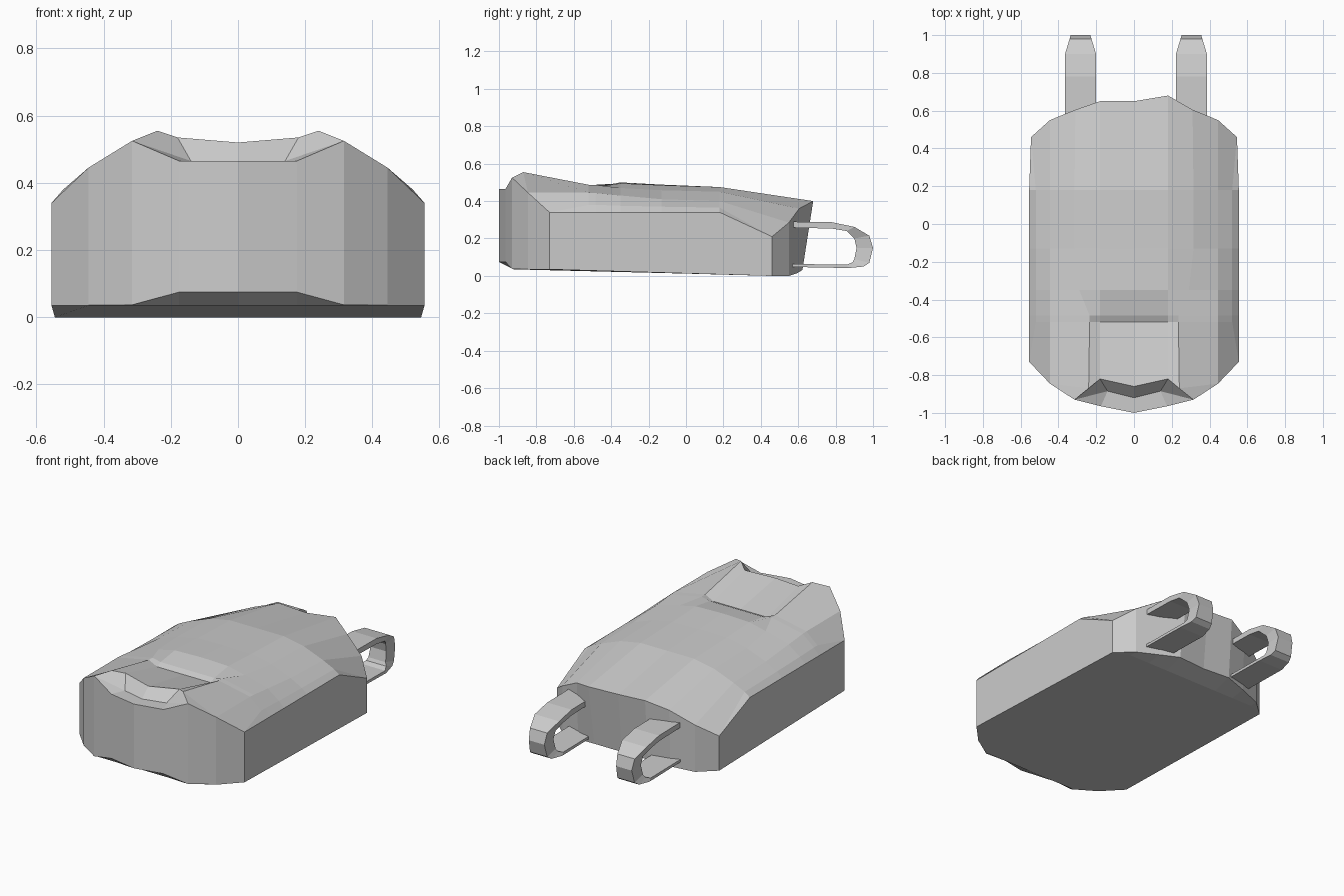
import bpy, bmesh

if "Cube" in bpy.data.objects:
    bpy.data.objects.remove(bpy.data.objects["Cube"])


def make_object(name, bm):
    bmesh.ops.remove_doubles(bm, verts=bm.verts, dist=0.0005)
    bmesh.ops.recalc_face_normals(bm, faces=bm.faces)
    mesh = bpy.data.meshes.new(name)
    bm.to_mesh(mesh)
    bm.free()
    obj = bpy.data.objects.new(name, mesh)
    bpy.context.collection.objects.link(obj)
    return obj


# Front lip, notch floor and notch rear: half rows from centre to side
corner = [(0.445, -0.845, 0.445), (0.555, -0.73, 0.34), (0.555, -0.73, 0.34)]
front = [(0, -1, 0.465), (0.175, -0.965, 0.465), (0.315, -0.93, 0.525)] + corner
notch = [(0, -0.92, 0.465), (0.14, -0.885, 0.465), (0.315, -0.93, 0.525)] + corner
rear = [(0, -0.86, 0.52), (0.18, -0.82, 0.535), (0.24, -0.87, 0.555)] + corner

# Upper shell: y of each cross-section, x of its shoulder, heights from centre to side
sections = [
    (-0.52, 0.235, (0.46, 0.46, 0.487, 0.445, 0.38, 0.34)),
    (-0.485, 0.235, (0.475, 0.475, 0.487, 0.443, 0.38, 0.34)),
    (-0.35, 0.29, (0.50, 0.495, 0.47, 0.43, 0.375, 0.34)),
    (-0.13, 0.315, (0.488, 0.485, 0.458, 0.41, 0.37, 0.34)),
    (0.18, 0.315, (0.475, 0.475, 0.45, 0.40, 0.365, 0.34)),
]
middle = [[(x, y, z) for x, z in zip((0, 0.18, shoulder, 0.445, 0.52, 0.555), zs)]
          for y, shoulder, zs in sections]

# Back rim, then the underside from back to front
back = [(0, 0.65, 0.39), (0.18, 0.665, 0.40), (0.31, 0.605, 0.36),
        (0.445, 0.55, 0.285), (0.545, 0.46, 0.21), (0.545, 0.46, 0.21)]
back_low = [(x, min(y, 0.58 + 0.5 * (y - 0.58)), max(0, (y - 0.56) * 0.3)) for x, y, z in back]
under_back = [(x, min(y, 0.5), 0) for x, y, z in back]
under_front = [(x, max(y, -0.92), 0.035) for x, y, z in front]
front_low = [(x, y, 0.075 if x < 0.2 else 0.037) for x, y, z in front]
rows = [front, notch, rear] + middle + [back, back_low, under_back, under_front, front_low]

# Body: closed loops running front to back, bridged across the width
bm = bmesh.new()
loops = []
for c in range(-5, 6):
    s = -1 if c < 0 else 1
    loop = []
    for row in rows:
        x, y, z = row[abs(c)]
        if row is back and abs(c) == 1:
            y += 0.015 * s
        loop.append(bm.verts.new((s * x, y, z)))
    loops.append(loop)
n = len(rows)
for a, b in zip(loops, loops[1:]):
    for i in range(n):
        j = (i + 1) % n
        bm.faces.new((a[i], a[j], b[j], b[i]))
for side in (loops[0], loops[-1]):
    bm.faces.new(side)
make_object("bag_body", bm)

# Straps: outer and inner side profiles (y, z) swept across the strap width
outer = [(0.56, 0.29), (0.78, 0.287), (0.9, 0.262), (0.98, 0.215), (1.0, 0.15),
         (0.98, 0.07), (0.95, 0.05), (0.87, 0.042), (0.56, 0.048)]
inner = [(0.56, 0.258), (0.78, 0.253), (0.86, 0.24), (0.9, 0.2), (0.912, 0.15),
         (0.9, 0.09), (0.89, 0.072), (0.86, 0.06), (0.56, 0.064)]


def half_width(y):
    return 0.082 - max(0, y - 0.9) * 0.3


def make_strap(name, cx):
    bm = bmesh.new()
    rings = []
    for (yo, zo), (yi, zi) in zip(outer, inner):
        w = half_width(yo)
        rings.append([bm.verts.new(p) for p in (
            (cx - w, yo, zo), (cx + w, yo, zo), (cx + w, yi, zi), (cx - w, yi, zi))])
    for a, b in zip(rings, rings[1:]):
        for i in range(4):
            j = (i + 1) % 4
            bm.faces.new((a[i], a[j], b[j], b[i]))
    bm.faces.new(rings[0])
    bm.faces.new(rings[-1])
    make_object(name, bm)


make_strap("strap_left", -0.283)
make_strap("strap_right", 0.304)
